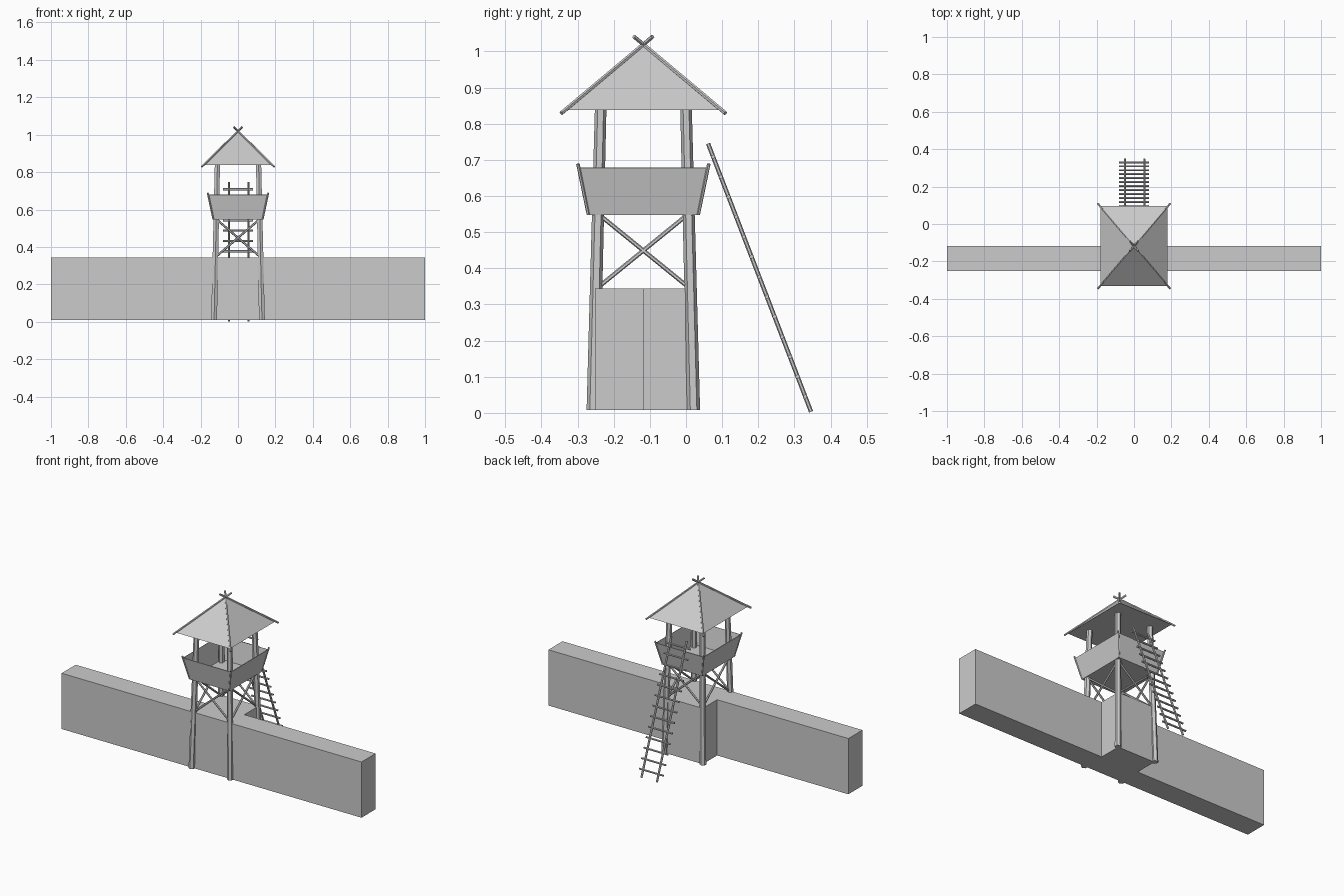
import bpy, bmesh
from mathutils import Vector

if "Cube" in bpy.data.objects:
    bpy.data.objects.remove(bpy.data.objects["Cube"])

CY = -0.118  # tower centre in y
SIDES = [(sx, sy) for sx in (-1, 1) for sy in (-1, 1)]


def finish(name, bm):
    bmesh.ops.recalc_face_normals(bm, faces=bm.faces)
    me = bpy.data.meshes.new(name)
    bm.to_mesh(me)
    bm.free()
    ob = bpy.data.objects.new(name, me)
    bpy.context.collection.objects.link(ob)
    return ob


def loft(name, rings, cap_start=True, cap_end=True):
    """Skin a stack of point rings of equal length."""
    bm = bmesh.new()
    vs = [[bm.verts.new(p) for p in r] for r in rings]
    n = len(rings[0])
    for a, b in zip(vs, vs[1:]):
        for i in range(n):
            j = (i + 1) % n
            bm.faces.new((a[i], a[j], b[j], b[i]))
    if cap_start:
        bm.faces.new(vs[0][::-1])
    if cap_end:
        bm.faces.new(vs[-1])
    return finish(name, bm)


def rect(hx, hy, z):
    return [(-hx, CY - hy, z), (hx, CY - hy, z), (hx, CY + hy, z), (-hx, CY + hy, z)]


def rod(name, a, b, r, sides=6):
    a, b = Vector(a), Vector(b)
    bm = bmesh.new()
    bmesh.ops.create_cone(bm, cap_ends=True, segments=sides, radius1=r, radius2=r,
                          depth=(b - a).length)
    ob = finish(name, bm)
    ob.location = (a + b) / 2
    ob.rotation_mode = 'QUATERNION'
    ob.rotation_quaternion = (b - a).to_track_quat('Z', 'Y')
    return ob


# Wall with the platform block behind it, as one extruded outline
outline = [(-1, -0.252), (1, -0.252), (1, CY), (0.125, CY), (0.125, 0.019),
           (-0.125, 0.019), (-0.125, CY), (-1, CY)]
loft("wall", [[(x, y, z) for x, y in outline] for z in (0.008, 0.344)])

# Leaning hexagonal posts
HEX = [(0, 1), (-.866, .5), (-.866, -.5), (0, -1), (.866, -.5), (.866, .5)]
for sx, sy in SIDES:
    loft("post", [[(sx * cx + r * hx, CY + sy * cy + r * hy, z) for hx, hy in HEX]
                  for cx, cy, r, z in ((.128, .139, .018, .008), (.110, .118, .016, .845))])

# Cross braces on the four sides
for s in (-1, 1):
    for d in (-1, 1):
        rod("side_brace", (s * .118, CY + d * .122, .35), (s * .116, CY - d * .118, .545), .006)
        rod("front_back_brace", (d * .115, CY + s * .127, .35), (-d * .112, CY + s * .125, .545), .006)

# Flared open lookout basket
basket = loft("lookout_basket", [rect(.134, .154, .547), rect(.161, .179, .678)], cap_end=False)
mod = basket.modifiers.new("thickness", 'SOLIDIFY')
mod.thickness = .005
mod.offset = -1
for sx, sy in SIDES:
    rod("basket_corner_rod", (sx * .132, CY + sy * .152, .549),
        (sx * .162, CY + sy * .181, .689), .005)

# Pyramid roof with hip poles crossing above the apex
bm = bmesh.new()
base = [bm.verts.new(p) for p in rect(.18, .214, .838)]
apex = bm.verts.new((0, CY, 1.02))
bm.faces.new(base[::-1])
for i in range(4):
    bm.faces.new((base[i], base[(i + 1) % 4], apex))
finish("roof", bm)
for sx, sy in SIDES:
    rod("roof_hip_pole", (sx * .193, CY + sy * .227, .829),
        (-sx * .022, CY - sy * .026, 1.041), .006)

# Ladder leaning against the back
foot, head = Vector((0, .346, .003)), Vector((0, .061, .745))
for x in (-.048, .055):
    rod("ladder_rail", foot + Vector((x, 0, 0)), head + Vector((x, 0, 0)), .006)
for k in range(13):
    z = .045 + k * .0553
    p = foot.lerp(head, (z - foot.z) / (head.z - foot.z))
    rod("ladder_rung", (-.081, p.y, p.z), (.079, p.y, p.z), .006)
